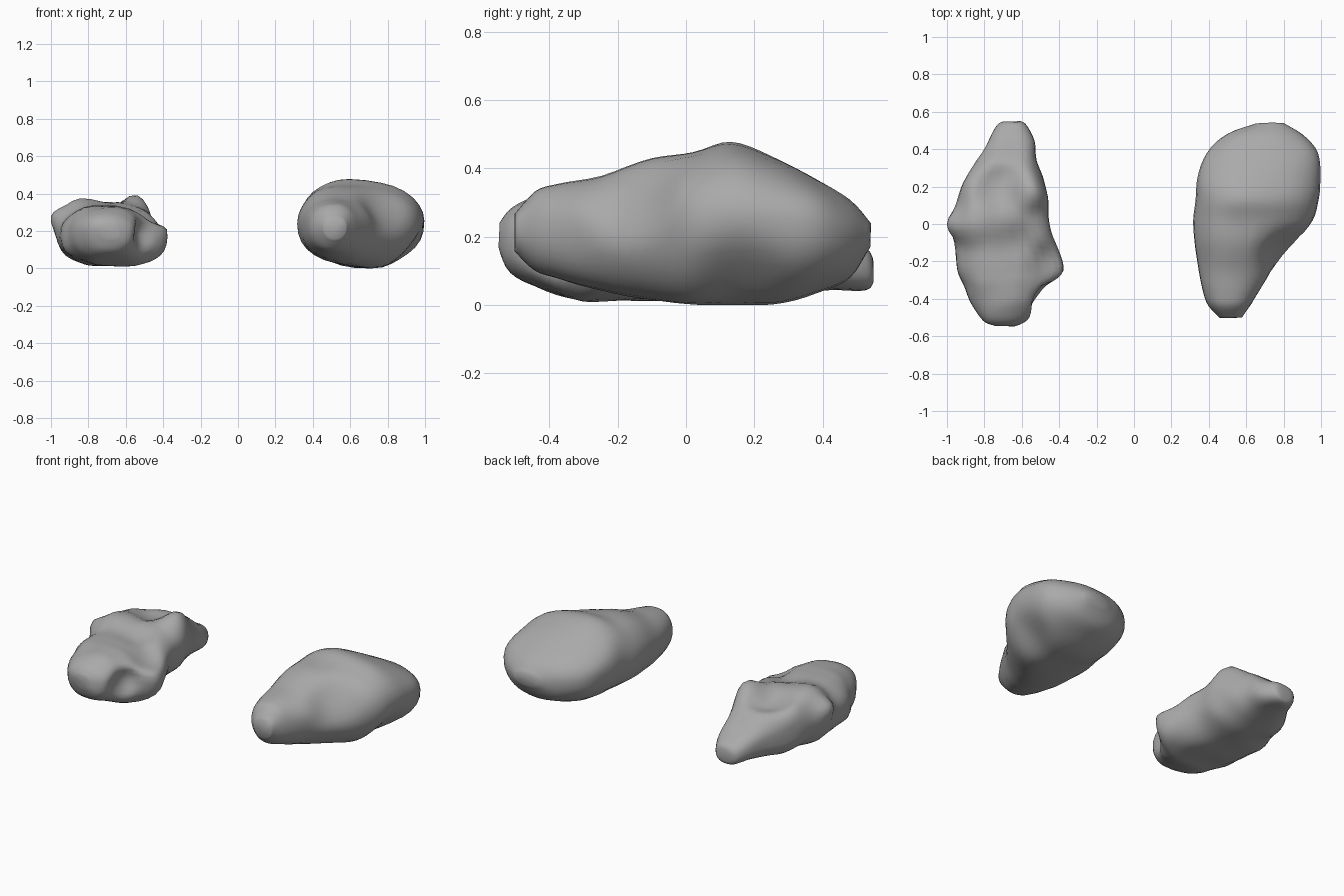
import bpy, bmesh, math
from mathutils import Vector, noise

if "Cube" in bpy.data.objects:
    bpy.data.objects.remove(bpy.data.objects["Cube"])

stone = bpy.data.materials.new("stone grey")
stone.use_nodes = True
GREY = (0.4, 0.4, 0.4, 1)
stone.diffuse_color = GREY
stone.node_tree.nodes["Principled BSDF"].inputs["Base Color"].default_value = GREY

SIDES, STEPS = 32, 4


def power(value, exponent):
    return math.copysign(abs(value) ** exponent, value)


def between(a, b, c, d, t):
    """Smooth curve from b to c."""
    return b + 0.5 * t * (c - a + t * (2*a - 5*b + 4*c - d + t * (3*(b - c) + d - a)))


def refine(stations):
    """Insert smooth cross-sections between the given ones."""
    padded = [stations[0]] + stations + [stations[-1]]
    result = []
    for i in range(len(stations) - 1):
        for k in range(STEPS):
            result.append([between(*v, k / STEPS) for v in zip(*padded[i:i + 4])])
    return result + [stations[-1]]


def make_rock(name, stations, squareness, roughness, pushes):
    """Loft sections (y, left x, right x, bottom, top, widest z, lean), then sculpt."""
    bm = bmesh.new()
    rings = []
    for y, x0, x1, z0, z1, zm, lean in refine(stations):
        ring = []
        for i in range(SIDES):
            a = math.tau * i / SIDES
            c = power(math.cos(a), 2 / squareness)
            s = power(math.sin(a), 2 / squareness)
            x = (x0 + x1) / 2 + c * (x1 - x0) / 2 + lean * s * (1 - abs(c))
            z = zm + s * ((z1 - zm) if s > 0 else (zm - z0))
            ring.append(bm.verts.new((x, y, z)))
        rings.append(ring)
    for a, b in zip(rings, rings[1:]):
        for i in range(SIDES):
            j = (i + 1) % SIDES
            bm.faces.new((a[i], a[j], b[j], b[i]))
    # close both ends with fans
    for ring in (rings[0], rings[-1]):
        tip = bm.verts.new(sum((v.co for v in ring), Vector()) / SIDES)
        for i in range(SIDES):
            bm.faces.new((ring[i], ring[(i + 1) % SIDES], tip))
    # bumps, hollows and a little roughness
    for v in bm.verts:
        move = Vector()
        for centre, radius, offset in pushes:
            d = (v.co - Vector(centre)).length / radius
            if d < 1:
                move += Vector(offset) * (1 - d * d) ** 2
        move += noise.noise_vector(v.co * 7) * roughness
        v.co += move
        v.co.z = max(v.co.z, 0)
    bmesh.ops.recalc_face_normals(bm, faces=bm.faces)
    mesh = bpy.data.meshes.new(name)
    bm.to_mesh(mesh)
    bm.free()
    mesh.materials.append(stone)
    mesh.shade_smooth()
    rock = bpy.data.objects.new(name, mesh)
    bpy.context.collection.objects.link(rock)
    return rock


# rounded boulder on the left
make_rock("smooth_boulder", [
    (-.5, .46, .58, .16, .27, .22, 0),
    (-.44, .40, .62, .1, .335, .22, 0),
    (-.37, .37, .66, .075, .355, .22, 0),
    (-.25, .345, .74, .045, .38, .22, -.02),
    (-.1, .325, .86, .015, .43, .23, -.05),
    (.02, .315, .955, .005, .45, .24, -.07),
    (.13, .33, .985, 0, .475, .25, -.06),
    (.25, .34, .995, 0, .435, .26, -.04),
    (.38, .39, .985, .035, .37, .24, 0),
    (.48, .5, .9, .08, .31, .21, 0),
    (.54, .65, .8, .17, .24, .2, 0),
], 2.2, .005, [
    ((.78, -.15, .33), .2, (-.03, .02, -.03)),   # flattened flank
    ((.9, .15, .08), .2, (-.03, 0, .02)),        # undercut
])

# lumpy, knobbed rock on the right
make_rock("lumpy_rock", [
    (-.545, -.74, -.64, .16, .24, .2, 0),
    (-.51, -.81, -.57, .09, .285, .19, 0),
    (-.43, -.87, -.52, .045, .32, .18, 0),
    (-.33, -.91, -.45, .02, .335, .17, -.04),
    (-.25, -.945, -.38, .015, .335, .16, -.05),
    (-.13, -.955, -.41, .01, .34, .18, -.03),
    (0, -.985, -.45, .015, .355, .23, 0),
    (.12, -.945, -.455, .02, .365, .22, 0),
    (.22, -.92, -.485, .025, .36, .2, .03),
    (.33, -.85, -.515, .035, .31, .17, .03),
    (.44, -.78, -.535, .045, .22, .13, 0),
    (.53, -.73, -.57, .05, .17, .11, 0),
    (.55, -.69, -.6, .07, .14, .1, 0),
], 2.4, .012, [
    ((-.54, .19, .36), .15, (.01, 0, .05)),      # pointed crest
    ((-.72, .2, .36), .17, (0, 0, -.07)),        # hollow beside the crest
    ((-.84, 0, .34), .14, (0, 0, .03)),          # far ridge
    ((-.98, 0, .27), .1, (-.02, 0, .02)),        # side point
    ((-.49, -.4, .18), .12, (-.04, .05, 0)),     # notch between front knobs
    ((-.46, -.22, .32), .15, (-.02, 0, -.05)),   # low shoulder
    ((-.62, -.1, .34), .13, (0, 0, -.03)),       # saddle
])
